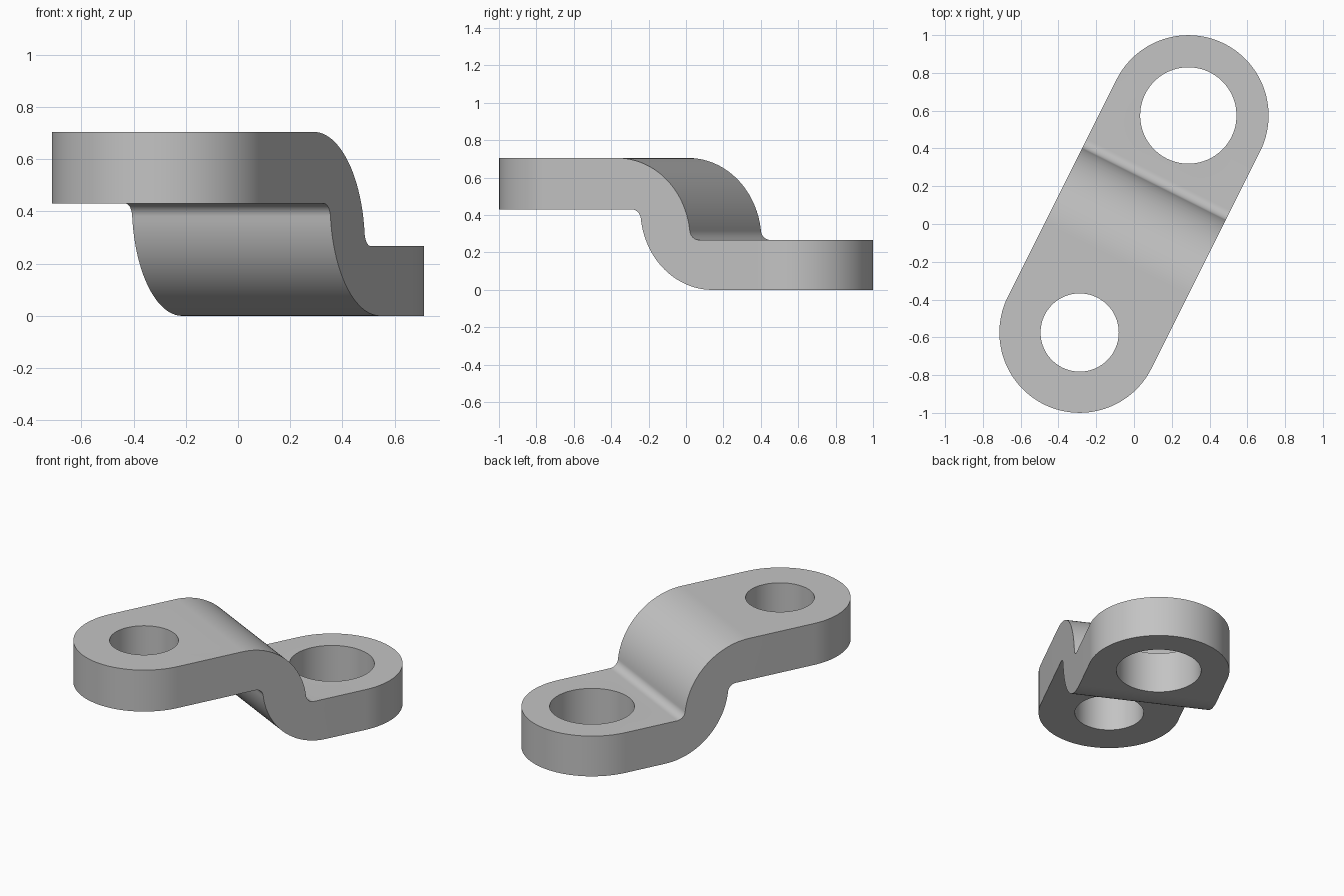
import bpy, bmesh
from math import sin, cos, asin, radians, pi, sqrt

if "Cube" in bpy.data.objects:
    bpy.data.objects.remove(bpy.data.objects["Cube"])

TOP, UNDER, STEP = 0.705, 0.43, 0.267     # heights of the upper and lower plates
FILLET, END_R, REACH = 0.055, 0.425, 0.6425
TURN = -radians(26.6)                     # the link lies diagonally


def arc(cx, cy, r, start, end, n):
    angles = [start + (end - start) * i / n for i in range(n + 1)]
    return [(cx + r * cos(a), cy + r * sin(a)) for a in angles]


def prism(name, outline, place, shift):
    """Extrude a flat outline; place maps its 2D points into 3D."""
    bm = bmesh.new()
    face = bm.faces.new([bm.verts.new(place(*p)) for p in outline])
    moved = bmesh.ops.extrude_face_region(bm, geom=[face])["geom"]
    bmesh.ops.translate(bm, vec=shift, verts=[g for g in moved if isinstance(g, bmesh.types.BMVert)])
    bmesh.ops.recalc_face_normals(bm, faces=bm.faces)
    mesh = bpy.data.meshes.new(name)
    bm.to_mesh(mesh)
    bm.free()
    ob = bpy.data.objects.new(name, mesh)
    ob.rotation_euler.z = TURN
    bpy.context.collection.objects.link(ob)
    return ob


def bend(cx, cz, r, side):
    """Big rounded shoulder running into a small fillet."""
    a = asin(FILLET / (r + FILLET))
    base = 0 if side > 0 else pi
    fx = cx + side * (r + FILLET) * cos(a)
    fz = cz + side * FILLET
    return (arc(cx, cz, r, base + pi / 2, base + a, 40)
            + arc(fx, fz, FILLET, base + a + pi, base + 1.5 * pi, 12)[1:])


# Stepped side profile, extruded across the width
profile = ([(-1.2, TOP)] + bend(-0.2, STEP, TOP - STEP, 1) + [(1.2, STEP), (1.2, 0)]
           + bend(0.37, UNDER, UNDER, -1) + [(-1.2, UNDER)])
link = prism("stepped_link", profile, lambda u, z: (-0.6, u, z), (1.2, 0, 0))

# Round-ended outline and the two bores
flat = lambda x, y: (x, y, -0.2)
outline = arc(0, REACH, END_R, 0, pi, 64) + arc(0, -REACH, END_R, pi, 2 * pi, 64)
cutters = [
    (prism("outline_cutter", outline, flat, (0, 0, 1.2)), "INTERSECT"),
    (prism("large_bore_cutter", arc(0, REACH, 0.255, 0, 2 * pi, 96)[:-1], flat, (0, 0, 1.2)), "DIFFERENCE"),
    (prism("small_bore_cutter", arc(0, -REACH, 0.207, 0, 2 * pi, 96)[:-1], flat, (0, 0, 1.2)), "DIFFERENCE"),
]

bpy.ops.object.select_all(action="DESELECT")
bpy.context.view_layer.objects.active = link
link.select_set(True)
for cutter, operation in cutters:
    mod = link.modifiers.new(cutter.name, "BOOLEAN")
    mod.operation, mod.object, mod.solver = operation, cutter, "EXACT"
    bpy.ops.object.modifier_apply(modifier=mod.name)
    bpy.data.objects.remove(cutter)
bpy.ops.object.shade_smooth_by_angle(angle=radians(30))

# Plain grey metal
grey = bpy.data.materials.new("plain_grey")
grey.use_nodes = True
colour = (0.55, 0.55, 0.55, 1)
grey.diffuse_color = colour
grey.node_tree.nodes["Principled BSDF"].inputs["Base Color"].default_value = colour
link.data.materials.clear()
link.data.materials.append(grey)
